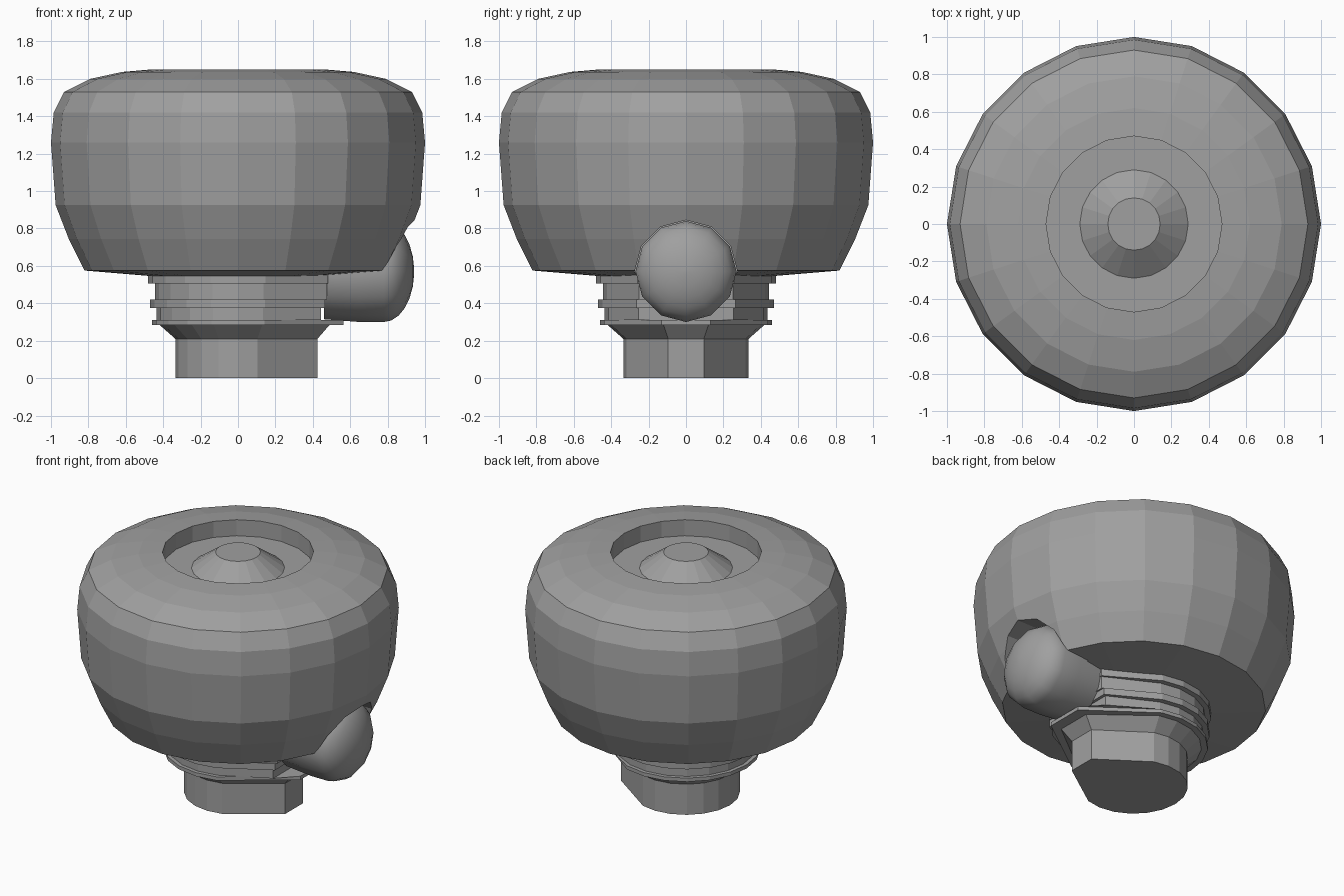
import bpy, bmesh, math
from mathutils import Matrix

cube = bpy.data.objects.get("Cube")
if cube:
    bpy.data.objects.remove(cube)

grey = bpy.data.materials.new("mid_grey")
grey.use_nodes = True
colour = (0.35, 0.35, 0.35, 1)
grey.diffuse_color = colour
grey.node_tree.nodes["Principled BSDF"].inputs["Base Color"].default_value = colour


def loft(name, rings, matrix=Matrix()):
    """Skin a stack of point rings and cap both ends."""
    bm = bmesh.new()
    rows = [[bm.verts.new(p) for p in ring] for ring in rings]
    n = len(rows[0])
    for low, high in zip(rows, rows[1:]):
        for i in range(n):
            j = (i + 1) % n
            bm.faces.new((low[i], low[j], high[j], high[i]))
    bm.faces.new(rows[0][::-1])
    bm.faces.new(rows[-1])
    bm.transform(matrix)
    bmesh.ops.recalc_face_normals(bm, faces=bm.faces)
    mesh = bpy.data.meshes.new(name)
    bm.to_mesh(mesh)
    bm.free()
    mesh.materials.append(grey)
    obj = bpy.data.objects.new(name, mesh)
    bpy.context.collection.objects.link(obj)
    return obj


def circle(r, z, sides):
    step = math.tau / sides
    return [(r * math.cos(i * step), r * math.sin(i * step), z) for i in range(sides)]


def nosed(r, z, nose_x, nose_y):
    """Round outline whose +x side is drawn out to a blunt nose."""
    arc = [(r * math.cos(math.radians(a)), r * math.sin(math.radians(a)), z)
           for a in range(72, 289, 18)]
    return arc + [(nose_x, -nose_y, z), (nose_x, nose_y, z)]


# Big rounded body with a recess in its top
body_profile = [(0.46, 0.545), (0.82, 0.575), (0.905, 0.745), (0.975, 0.925),
                (1.0, 1.26), (0.985, 1.42), (0.93, 1.53), (0.79, 1.60),
                (0.62, 1.637), (0.47, 1.65), (0.47, 1.54)]
body = loft("body", [circle(r, z, 20) for r, z in body_profile])

# Conical button inside the recess
loft("top_button", [circle(r, z, 20) for r, z in ((0.29, 1.53), (0.29, 1.54), (0.14, 1.648))])

# Socket in the body side for the knob
along_x = Matrix.Translation((0, 0, 0.57)) @ Matrix.Rotation(math.pi / 2, 4, "Y")
cutter = loft("socket_cutter", [circle(0.275, x, 12) for x in (0.6, 1.3)], along_x)
cutter.hide_render = True
cutter.hide_set(True)
cutter.display_type = "WIRE"
cut = body.modifiers.new("socket", "BOOLEAN")
cut.operation = "DIFFERENCE"
cut.solver = "EXACT"
cut.object = cutter

# Neck with ridges, flange and foot, all sharing the nosed outline
neck = [(0.335, 0, 0.425, 0.095), (0.335, 0.21, 0.425, 0.095),
        (0.42, 0.285, 0.49, 0.12), (0.46, 0.285, 0.565, 0.13),
        (0.46, 0.31, 0.565, 0.13), (0.435, 0.31, 0.445, 0.255),
        (0.435, 0.375, 0.445, 0.255), (0.47, 0.375, 0.465, 0.265),
        (0.47, 0.42, 0.465, 0.265), (0.445, 0.42, 0.475, 0.25),
        (0.445, 0.505, 0.475, 0.25), (0.48, 0.505, 0.48, 0.26),
        (0.48, 0.555, 0.48, 0.26)]
loft("neck", [nosed(*section) for section in neck])

# Side arm ending in a flattened dome
arm_profile = [(0.255, 0.46), (0.27, 0.65), (0.27, 0.78)]
for i in range(1, 7):
    t = math.radians(i * 14.5)
    arm_profile.append((0.27 * math.cos(t), 0.78 + 0.162 * math.sin(t)))
knob = loft("side_knob", [circle(r, x, 12) for r, x in arm_profile], along_x)
bpy.ops.object.select_all(action="DESELECT")
knob.select_set(True)
bpy.context.view_layer.objects.active = knob
bpy.ops.object.shade_smooth_by_angle(angle=math.radians(35))
